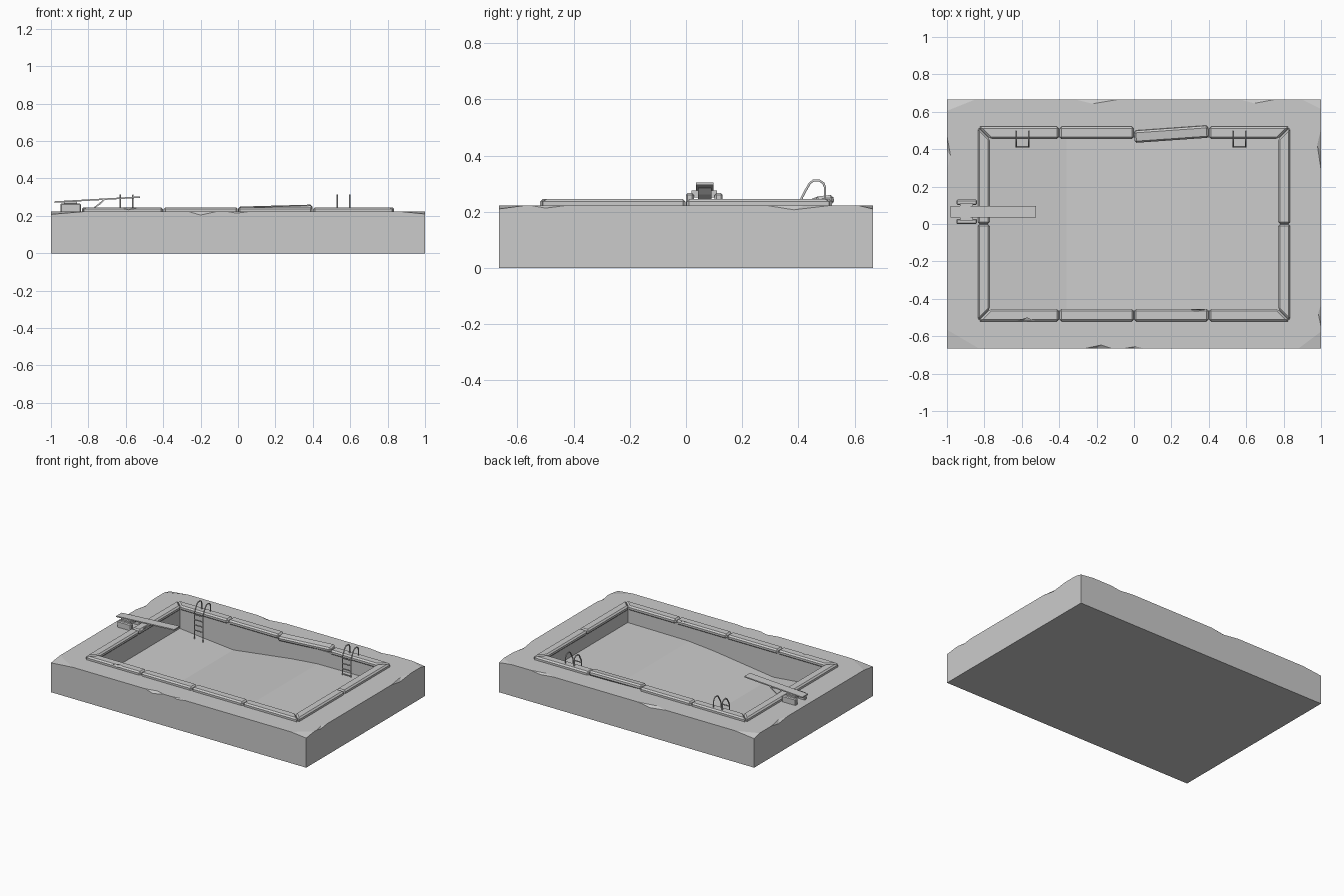
import bpy, bmesh, math
from mathutils import Vector, Matrix

if "Cube" in bpy.data.objects:
    bpy.data.objects.remove(bpy.data.objects["Cube"])

def make(name, bm):
    bmesh.ops.recalc_face_normals(bm, faces=bm.faces)
    me = bpy.data.meshes.new(name)
    bm.to_mesh(me)
    bm.free()
    ob = bpy.data.objects.new(name, me)
    bpy.context.collection.objects.link(ob)
    return ob

def prism(name, profile, lo, hi, axis='y'):
    """Extrude an (a, z) profile along y, or an (x, y) profile along z."""
    bm = bmesh.new()
    put = (lambda p, t: (p[0], t, p[1])) if axis == 'y' else (lambda p, t: (p[0], p[1], t))
    face = bm.faces.new([bm.verts.new(put(p, lo)) for p in profile])
    ext = bmesh.ops.extrude_face_region(bm, geom=[face])
    d = Vector((0, hi - lo, 0)) if axis == 'y' else Vector((0, 0, hi - lo))
    bmesh.ops.translate(bm, verts=[v for v in ext['geom'] if isinstance(v, bmesh.types.BMVert)], vec=d)
    return make(name, bm)

def box(name, x0, x1, y0, y1, z0, z1):
    return prism(name, [(x0, y0), (x1, y0), (x1, y1), (x0, y1)], z0, z1, 'z')

def bevel(ob, w):
    m = ob.modifiers.new('bevel', 'BEVEL')
    m.width, m.segments = w, 1

def cut(ob, cutter):
    m = ob.modifiers.new('cut', 'BOOLEAN')
    m.operation, m.solver, m.object = 'DIFFERENCE', 'EXACT', cutter
    cutter.hide_render = True
    cutter.hide_viewport = True

def hull(name, pts):
    bm = bmesh.new()
    for p in pts:
        bm.verts.new(p)
    bmesh.ops.convex_hull(bm, input=bm.verts[:])
    return make(name, bm)

Z = Vector((0, 0, 1))

def chip(ob, p, n, width, down, inward):
    """Knock a shallow flake out of a top edge at p with outward normal n."""
    p, n = Vector(p), Vector(n)
    t = n.cross(Z)
    cut(ob, hull('chip_cutter', [p + t * width, p - t * width, p - Z * down + t * width * .15,
                                 p - n * inward - t * width * .2, p + (n + Z) * .05]))

# Ground block
TOP, HY = 0.222, 0.665
ground = box('ground_block', -1, 1, -HY, HY, 0, TOP)

# Basin with sloping floor
floor = [(-.78, .08), (-.36, .04), (.1, .1), (.3, .118), (.78, .122)]
basin = prism('basin_cutter', floor + [(.78, .4), (-.78, .4)], -.462, .462)
cut(ground, basin)

# Chipped ground edges: position, outward normal, half width, depth down, depth in
for p, n, w, d, i in [
    ((-.19, -HY), (0, -1), .07, .018, .018), ((.0, -HY), (0, -1), .05, .008, .01),
    ((-.2, HY), (0, 1), .11, .015, .022), ((.66, HY), (0, 1), .09, .01, .02),
    ((1, .4), (1, 0), .11, .015, .02), ((1, -.49), (1, 0), .06, .009, .015),
    ((-1, .38), (-1, 0), .09, .015, .02)]:
    chip(ground, (*p, TOP), (*n, 0), w, d, i)

# Worn ground corners
for sx, sy, a, b, d in [(-1, -1, .17, .1, .014), (1, -1, .12, .09, .012),
                        (-1, 1, .15, .06, .016), (1, 1, .1, .05, .012)]:
    c = Vector((sx, sy * HY, TOP))
    cut(ground, hull('corner_cutter', [c - Vector((sx * a, 0, 0)), c - Vector((0, sy * b, 0)),
                                       c - Z * d, c + Vector((sx * .05, sy * .05, .05))]))

# Coping stones, mitred at the pool corners
IN, OUT, MIT, G = .455, .52, .315, .0015
Z0, Z1 = .212, .246
stops = [None, -.4, 0, .4, None]
for side, sy in (('front', -1), ('back', 1)):
    for k in range(4):
        l, r = stops[k], stops[k + 1]
        x = lambda e, v, s: s * (MIT + v) if e is None else e
        prof = [(x(l, IN, -1) + G, sy * IN), (x(r, IN, 1) - G, sy * IN),
                (x(r, OUT, 1) - G, sy * OUT), (x(l, OUT, -1) + G, sy * OUT)]
        stone = prism(f'{side}_coping_{k}', prof, Z0, Z1, 'z')
        bevel(stone, .01)
        if side == 'back' and k == 2:      # loose stone
            c = Vector((.2, .487, .229))
            stone.matrix_world = (Matrix.Translation(c + Vector((0, -.007, .006)))
                                  @ Matrix.Rotation(math.radians(4), 4, 'Z')
                                  @ Matrix.Rotation(math.radians(-1.6), 4, 'Y')
                                  @ Matrix.Rotation(math.radians(7), 4, 'X')
                                  @ Matrix.Translation(-c))
        if side == 'front' and k == 0:
            chip(stone, (-.58, -.515, .241), (0, -1, 0), .05, .015, .02)
        if side == 'front' and k == 2:
            chip(stone, (.34, -.46, .241), (0, 1, 0), .05, .012, .012)
for side, sx in (('left', -1), ('right', 1)):
    for sy in (-1, 1):
        a, b = IN + MIT, OUT + MIT
        stone = prism(f'{side}_coping_{sy + 1}', [(sx * a, sy * G), (sx * b, sy * G),
                      (sx * b, sy * (b - MIT - G)), (sx * a, sy * (a - MIT - G))], Z0, Z1, 'z')
        bevel(stone, .01)

# Ladders
def tube(name, pts, r):
    cu = bpy.data.curves.new(name, 'CURVE')
    cu.dimensions, cu.bevel_depth, cu.bevel_resolution, cu.use_fill_caps = '3D', r, 1, True
    sp = cu.splines.new('POLY')
    sp.points.add(len(pts) - 1)
    for q, p in zip(sp.points, pts):
        q.co = (*p, 1)
    ob = bpy.data.objects.new(name, cu)
    bpy.context.collection.objects.link(ob)

rail = [(.412, .25), (.425, .275), (.44, .301), (.453, .311), (.475, .311),
        (.489, .302), (.495, .285), (.495, .235)]
for side, x0, bottom in (('left', -.63, .04), ('right', .53, .085)):
    for k in range(2):
        x = x0 + .068 * k
        tube(f'{side}_ladder_rail_{k}', [(x, .412, bottom)] + [(x, y, z) for y, z in rail], .0045)
    for k in range(4):
        z = .24 - .037 * k
        tube(f'{side}_ladder_rung_{k}', [(x0, .412, z), (x0 + .068, .412, z)], .004)

# Diving board on its stand
prism('diving_board', [(-.98, .27), (-.525, .296), (-.525, .304), (-.98, .278)], .035, .097)
for k, y in enumerate((.0, .102)):
    bevel(box(f'board_stand_{k}', -.95, -.84, y, y + .028, TOP - .01, .266), .006)
box('board_stand_bar', -.93, -.86, .02, .11, .25, .276)
prism('board_spring', [(-.775, .243), (-.765, .243), (-.735, .262), (-.71, .288),
                       (-.72, .288), (-.742, .268)], .042, .09)
